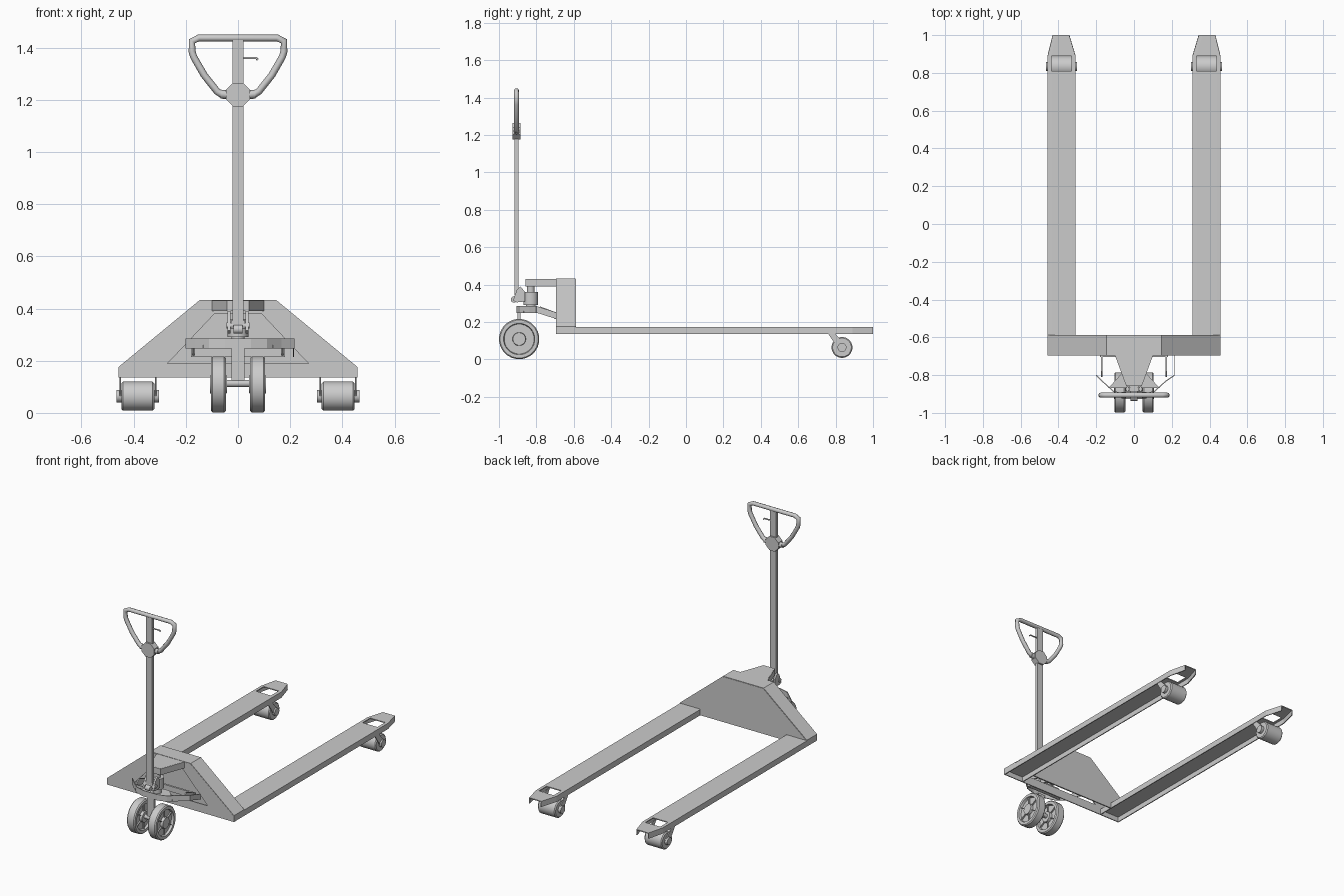
import bpy, bmesh, math
from mathutils import Vector, Matrix

if "Cube" in bpy.data.objects:
    bpy.data.objects.remove(bpy.data.objects["Cube"])


def make(name, verts, faces, thick=0, smooth=False):
    me = bpy.data.meshes.new(name)
    bm = bmesh.new()
    vs = [bm.verts.new(v) for v in verts]
    for f in faces:
        bm.faces.new([vs[i] for i in f])
    bmesh.ops.remove_doubles(bm, verts=bm.verts, dist=1e-5)
    bmesh.ops.recalc_face_normals(bm, faces=bm.faces)
    bm.to_mesh(me)
    bm.free()
    ob = bpy.data.objects.new(name, me)
    bpy.context.collection.objects.link(ob)
    if thick:
        m = ob.modifiers.new("thickness", 'SOLIDIFY')
        m.thickness = thick
        m.offset = 0
    if smooth:
        bpy.context.view_layer.objects.active = ob
        ob.select_set(True)
        bpy.ops.object.shade_smooth_by_angle(angle=math.radians(35))
        ob.select_set(False)
    return ob


def prism(name, pts, axis, a, b):
    """Extrude a 2D outline along an axis from a to b."""
    def at(p, c):
        q = list(p)
        q.insert('xyz'.index(axis), c)
        return q
    n = len(pts)
    faces = [list(range(n)), list(range(n, 2 * n))]
    faces += [(i, (i + 1) % n, n + (i + 1) % n, n + i) for i in range(n)]
    return make(name, [at(p, a) for p in pts] + [at(p, b) for p in pts], faces)


def box(name, x0, x1, y0, y1, z0, z1):
    return prism(name, [(x0, y0), (x1, y0), (x1, y1), (x0, y1)], 'z', z0, z1)


def ribbon(name, pts, step, thick):
    """Sheet strip: a path swept by one step vector."""
    n = len(pts)
    verts = pts + [tuple(Vector(p) + Vector(step)) for p in pts]
    return make(name, verts, [(i, i + 1, n + i + 1, n + i) for i in range(n - 1)], thick)


def lathe(name, profile, center, axis, n=24):
    """Turn (radius, offset) pairs around an axis."""
    rot = Vector((0, 0, 1)).rotation_difference(Vector(axis)).to_matrix()
    verts, k = [], len(profile)
    for i in range(n):
        t = 2 * math.pi * (i + .5) / n
        for r, h in profile:
            verts.append(rot @ Vector((r * math.cos(t), r * math.sin(t), h)) + Vector(center))
    faces = [(i * k + j, i * k + j + 1, (i + 1) % n * k + j + 1, (i + 1) % n * k + j)
             for i in range(n) for j in range(k - 1)]
    me = [f for f in faces]
    bad = []
    for f in me:  # collapse pole quads to triangles
        pts = []
        for v in f:
            if all((verts[v] - verts[u]).length > 1e-6 for u in pts):
                pts.append(v)
        bad.append(pts)
    return make(name, verts, [f for f in bad if len(f) > 2], smooth=True)


def cyl(name, r, h, center, axis, n=20):
    return lathe(name, [(0, -h / 2), (r, -h / 2), (r, h / 2), (0, h / 2)], center, axis, n)


def tube(name, pts, r, cyclic=False):
    cu = bpy.data.curves.new(name, 'CURVE')
    cu.dimensions = '3D'
    cu.bevel_depth, cu.bevel_resolution, cu.use_fill_caps = r, 2, True
    sp = cu.splines.new('POLY')
    sp.points.add(len(pts) - 1)
    for p, c in zip(sp.points, pts):
        p.co = (*c, 1)
    sp.use_cyclic_u = cyclic
    ob = bpy.data.objects.new(name, cu)
    bpy.context.collection.objects.link(ob)
    return ob


X, Y, Z = (1, 0, 0), (0, 1, 0), (0, 0, 1)

for s, side in ((-1, "left"), (1, "right")):
    # fork channel, open below, with a window over the roller
    verts, faces = [], []
    rows = [(-.69, .312, .455), (.81, .312, .455), (.89, .312, .455), (1.0, .345, .428)]
    for y, a, b in rows:
        for x, z in ((a, .135), (a, .17), (a + .018, .17), (b - .018, .17), (b, .17), (b, .135)):
            verts.append((s * x, y, z))
    for i in range(3):
        for j in range(5):
            if (i, j) != (1, 2):
                k = i * 6 + j
                faces.append((k, k + 1, k + 7, k + 6))
    make(side + "_fork", verts, faces, .006)

    # load roller with hubs and swing arms
    c = (s * .384, .834, .064)
    lathe(side + "_load_roller", [(0, -.063), (.05, -.063), (.056, -.057), (.056, .057),
                                  (.05, .063), (0, .063)], c, X)
    cyl(side + "_roller_axle", .024, .162, c, X)
    for x in (.316, .452):
        prism(side + "_roller_arm", [(.758, .14), (.795, .14), (.856, .075), (.856, .052),
                                     (.84, .04), (.822, .046)], 'x', s * x - .003, s * x + .003)

    # steering wheel: tyre, recessed disc, hub and ribs
    half = [(0, .032), (.034, .032), (.036, .014), (.08, .014), (.084, .029), (.102, .029), (.108, .022)]
    w = (s * .075, -.892, .109)
    lathe(side + "_steer_wheel", half + [(r, -h) for r, h in reversed(half)], w, X)
    for i in range(6):
        rib = box(side + "_wheel_rib", -.022, .022, -.003, .003, .034, .082)
        rib.matrix_world = Matrix.Translation(w) @ Matrix.Rotation(i * math.pi / 3, 4, 'X')

# housing: roof band, notched rear plate, front frame with opening
roof = [(-.455, .135), (-.455, .175), (-.145, .43), (.145, .43), (.455, .175), (.455, .135)]
ribbon("housing_roof", [(x, -.695, z) for x, z in roof], (0, .105, 0), .006)
rear = [(-.455, .175), (-.145, .43), (.145, .43), (.455, .175),
        (.312, .175), (.312, .135), (-.312, .135), (-.312, .175)]
prism("housing_rear_plate", rear, 'y', -.596, -.588)
hole = [(-.27, .19), (-.255, .205), (-.09, .38), (.09, .38), (.255, .205), (.27, .19)]
make("housing_front_frame", [(x, -.693, z) for x, z in roof + hole],
     [(i, (i + 1) % 6, 6 + (i + 1) % 6, 6 + i) for i in range(6)], .006)

# head bracket: tapered, open below
head = [(-.1, -.69), (-.04, -.855), (.04, -.855), (.1, -.69)]
ribbon("head_bracket_skirt", [(x, y, .39) for x, y in head], (0, 0, .04), .005)
prism("head_bracket_top", head, 'z', .424, .431)

# pump column
cyl("pump_rod", .02, .15, (0, -.83, .355), Z)
cyl("pump_body", .04, .07, (0, -.83, .325), Z)
cyl("pump_base", .026, .05, (0, -.83, .275), Z)
prism("pump_plate", [(-.05, -.775), (-.135, -.868), (.135, -.868), (.05, -.775)], 'z', .248, .26)

# bumper band and the sloping links to the housing
band = [(-.2, -.8, .247), (-.165, -.835, .247), (-.11, -.885, .247), (-.05, -.903, .247), (.05, -.903, .247),
        (.11, -.885, .247), (.165, -.835, .247), (.215, -.8, .247)]
ribbon("bumper_band", band, (0, 0, .038), .005)
ribbon("bumper_link", [(.213, -.8, .25), (.213, -.69, .215)], (0, 0, .035), .005)
for s in (-1, 1):
    prism("lift_link", [(-.81, .255), (-.78, .283), (-.69, .25), (-.69, .215)], 'x', s * .17 - .004, s * .17 + .004)
box("lift_cross_bar", -.18, .18, -.703, -.69, .215, .25)

# steering stem and axle
box("steering_stem", -.024, .024, -.9, -.884, .1, .25)
cyl("steering_axle", .014, .2, (0, -.892, .113), X)

# tiller pivot
for x in (-.034, .034):
    prism("pivot_cheek", [(-.925, .315), (-.905, .305), (-.86, .31), (-.86, .36), (-.885, .39), (-.905, .37)],
          'x', x - .006, x + .006)
box("pivot_block", -.026, .026, -.915, -.865, .325, .355)
cyl("pivot_pin", .012, .09, (0, -.905, .335), X, 12)
cyl("pump_roller", .017, .035, (0, -.92, .32), X, 12)

# tiller
ty = -.906
box("tiller_shaft", -.022, .022, ty - .01, ty + .01, .345, 1.43)
cyl("tiller_hub", .049, .042, (0, ty, 1.22), Y, 8)
loop = [(-.03, 1.218), (-.065, 1.222), (-.08, 1.232), (-.13, 1.295), (-.17, 1.365), (-.176, 1.385),
        (-.176, 1.425), (-.15, 1.437)]
loop += [(-x, z) for x, z in reversed(loop)]
tube("handle_loop", [(x, ty, z) for x, z in loop], .0135, True)
for s in (-1, 1):
    tube("handle_socket", [(s * .03, ty, 1.218), (s * .066, ty, 1.222)], .017)
tube("release_lever", [(0, ty, 1.36), (.07, ty, 1.36), (.076, ty, 1.353)], .0045)
